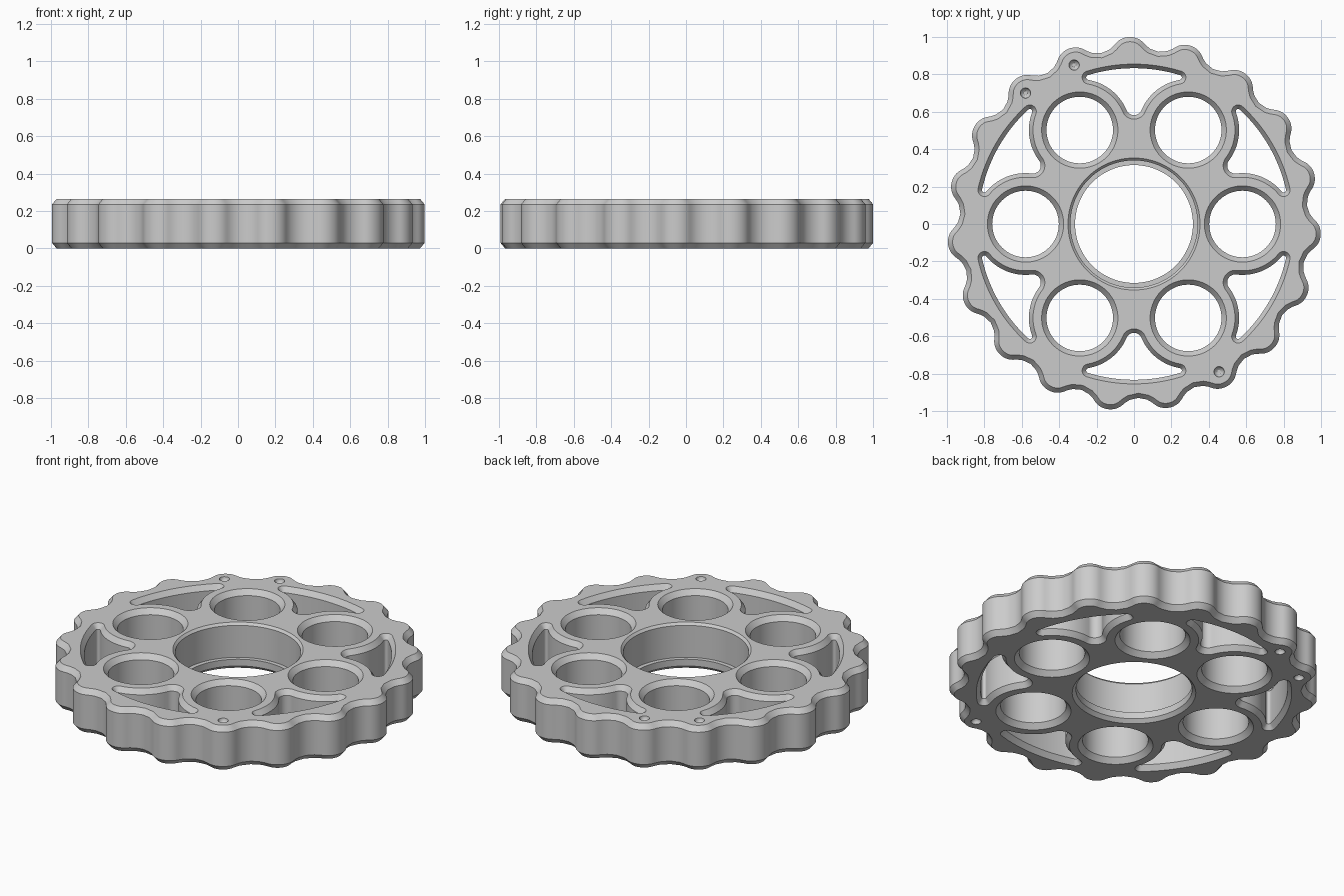
import bpy, bmesh, math

old = bpy.data.objects.get("Cube")
if old:
    bpy.data.objects.remove(old)

HEIGHT = 0.265
CHAMFER_Z = 0.03
LOBES = 19
HOLE_RING = 0.58


def polar(r, a):
    return complex(r * math.cos(a), r * math.sin(a))


def angle(z):
    return math.atan2(z.imag, z.real)


def arc(centre, r, a, b, n):
    """Points along an arc, without its last point."""
    return [centre + polar(r, a + (b - a) * i / n) for i in range(n)]


def circle(centre, r, n=64):
    return arc(centre, r, 0, math.tau, n)


def lobed_outline(inset, n=LOBES * 24):
    """Cycloidal rim: a trochoid offset inwards by the roller radius."""
    ring, ecc, roller, k = 1.065, 0.035, 0.10, LOBES + 1
    turn = polar(1, math.radians(91.4) - math.pi / LOBES)
    pts = []
    for i in range(n):
        t = math.tau * i / n
        p = polar(ring, t) - polar(ecc, k * t)
        d = 1j * (polar(ring, t) - polar(ecc * k, k * t))
        pts.append(turn * (p + (roller + inset) * 1j * d / abs(d)))
    return pts


def pocket_outline(inset, direction):
    """Rounded window wrapped around two neighbouring round holes."""
    rim, web, tip_r, corner_r = 0.855, 0.25, 0.065, 0.035
    hole = polar(HOLE_RING, math.pi / 6)
    tip = hole.real + math.sqrt((web + tip_r) ** 2 - hole.imag ** 2) + 0j
    far, reach = rim - corner_r, web + corner_r
    bend = math.acos((far**2 + HOLE_RING**2 - reach**2) / (2 * far * HOLE_RING))
    corner = polar(far, math.pi / 6 - bend)
    half = arc(tip, tip_r - inset, math.pi, angle(hole - tip), 8)
    half += arc(hole, web + inset, angle(tip - hole), angle(corner - hole), 14)
    half += arc(corner, corner_r - inset, angle(hole - corner), angle(corner), 10)
    half += arc(0j, rim - inset, angle(corner), 0, 12)
    half.append(rim - inset + 0j)
    loop = half + [p.conjugate() for p in half[-2:0:-1]]
    return [p * polar(1, direction) for p in loop]


bm = bmesh.new()
top_edges, bottom_edges = [], []


def ring_of_verts(pts, z):
    return [bm.verts.new((p.real, p.imag, z)) for p in pts]


def bridge(a, b):
    n = len(a)
    for i in range(n):
        bm.faces.new((a[i], a[(i + 1) % n], b[(i + 1) % n], b[i]))


def loop_edges(ring):
    return [bm.edges.get((ring[i - 1], ring[i])) for i in range(len(ring))]


def wall(levels):
    """Wall through (outline, z) levels, listed from bottom to top."""
    rings = [ring_of_verts(pts, z) for pts, z in levels]
    for a, b in zip(rings, rings[1:]):
        bridge(a, b)
    bottom_edges.extend(loop_edges(rings[0]))
    top_edges.extend(loop_edges(rings[-1]))


def chamfered_wall(surface, inner):
    wall([(surface, 0), (inner, CHAMFER_Z),
          (inner, HEIGHT - CHAMFER_Z), (surface, HEIGHT)])


def dimple(centre, z, inward, edges):
    """Small round-bottomed mark in one face."""
    rings = [ring_of_verts(circle(centre, 0.028 * math.cos(a), 20),
                           z + inward * 0.028 * math.sin(a))
             for a in (0, 0.4, 0.8, 1.2)]
    for a, b in zip(rings, rings[1:]):
        bridge(a, b)
    bm.faces.new(rings[-1])
    edges.extend(loop_edges(rings[0]))


# Lobed rim
chamfered_wall(lobed_outline(0.025), lobed_outline(0))

# Six round holes and six windows between them
for i in range(6):
    a = i * math.pi / 3
    c = polar(HOLE_RING, a)
    chamfered_wall(circle(c, 0.204), circle(c, 0.178))
    a += math.pi / 6
    chamfered_wall(pocket_outline(0, a), pocket_outline(0.022, a))

# Stepped centre bore with a small lip at the bottom
bore = ((0.335, 0), (0.315, 0.02), (0.315, 0.06), (0.34, 0.06),
        (0.34, HEIGHT - 0.014), (0.353, HEIGHT))
wall([(circle(0j, r, 96), z) for r, z in bore])

# Three alignment marks on both faces
for c in (-0.32 + 0.85j, -0.58 + 0.70j, 0.455 - 0.79j):
    dimple(c, HEIGHT, -1, top_edges)
    dimple(c, 0, 1, bottom_edges)

# Flat faces around all the openings
for edges in (top_edges, bottom_edges):
    bmesh.ops.triangle_fill(bm, use_beauty=True, edges=edges, normal=(0, 0, 1))
bmesh.ops.recalc_face_normals(bm, faces=bm.faces)

mesh = bpy.data.meshes.new("lobed_disc")
bm.to_mesh(mesh)
bm.free()
disc = bpy.data.objects.new("lobed_disc", mesh)
bpy.context.collection.objects.link(disc)

# Plain grey metal
grey = bpy.data.materials.new("plain_grey")
grey.use_nodes = True
colour = (0.6, 0.6, 0.6, 1)
grey.diffuse_color = colour
grey.node_tree.nodes["Principled BSDF"].inputs["Base Color"].default_value = colour
mesh.materials.append(grey)

bpy.ops.object.select_all(action="DESELECT")
disc.select_set(True)
bpy.context.view_layer.objects.active = disc
bpy.ops.object.shade_smooth_by_angle(angle=math.radians(30))
